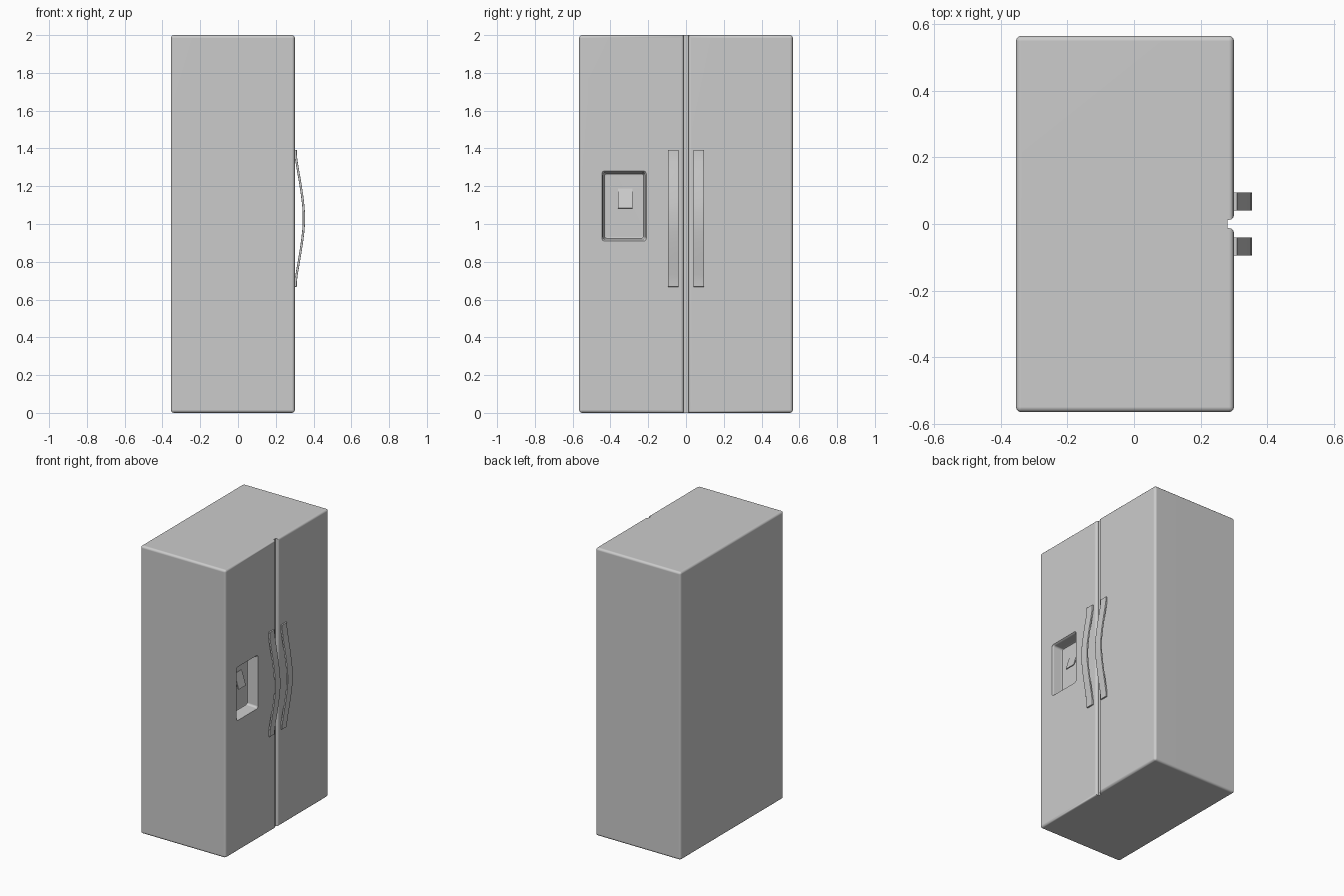
import bpy, bmesh, math

if "Cube" in bpy.data.objects:
    bpy.data.objects.remove(bpy.data.objects["Cube"])


def new_object(name, bm):
    bmesh.ops.recalc_face_normals(bm, faces=bm.faces[:])
    mesh = bpy.data.meshes.new(name)
    bm.to_mesh(mesh)
    bm.free()
    ob = bpy.data.objects.new(name, mesh)
    bpy.context.collection.objects.link(ob)
    return ob


def prism(outline, axis_vec):
    """Closed outline of 3D points extruded along a vector."""
    bm = bmesh.new()
    face = bm.faces.new([bm.verts.new(p) for p in outline])
    ext = bmesh.ops.extrude_face_region(bm, geom=[face])
    verts = [v for v in ext["geom"] if isinstance(v, bmesh.types.BMVert)]
    bmesh.ops.translate(bm, verts=verts, vec=axis_vec)
    return bm


def smooth(ob, angle=45):
    bpy.ops.object.select_all(action='DESELECT')
    ob.select_set(True)
    bpy.context.view_layer.objects.active = ob
    bpy.ops.object.shade_smooth_by_angle(angle=math.radians(angle))
    mod = ob.modifiers.new("normals", 'WEIGHTED_NORMAL')
    mod.keep_sharp = True


FRONT, BACK, HALF_W = 0.301, -0.355, 0.566

# Cabinet: plan outline with the door gap, extruded upward, outer edges rounded
gap, gap_x = 0.012, 0.281
plan = [(BACK, -HALF_W), (FRONT, -HALF_W), (FRONT, -gap), (gap_x, -gap),
        (gap_x, gap), (FRONT, gap), (FRONT, HALF_W), (BACK, HALF_W)]
bm = prism([(x, y, 0) for x, y in plan], (0, 0, 2))
edges = [e for e in bm.edges
         if not any(abs(v.co.x - gap_x) < 1e-4 for v in e.verts)]
bmesh.ops.bevel(bm, geom=edges, offset=0.016, segments=3, profile=0.5,
                affect='EDGES', clamp_overlap=True)
cabinet = new_object("cabinet", bm)

# Dispenser recess: rounded rectangles stacked inward, with rolled rim
RY, RZ, RW, RH = -0.328, 1.095, 0.118, 0.186


def rounded_rect(x, inset, r, steps=4):
    pts = []
    corners = [(1, 1), (-1, 1), (-1, -1), (1, -1)]
    for i, (sy, sz) in enumerate(corners):
        for k in range(steps + 1):
            a = math.pi / 2 * (i + k / steps)
            pts.append((x,
                        RY + sy * (RW - inset - r) + r * math.cos(a),
                        RZ + sz * (RH - inset - r) + r * math.sin(a)))
    return pts


bm = bmesh.new()
levels = [(0.32, 0, 0.016), (0.3, 0, 0.016), (0.295, 0.004, 0.015),
          (0.287, 0.007, 0.014), (0.24, 0.011, 0.014),
          (0.229, 0.015, 0.012), (0.225, 0.024, 0.008)]
loops = [[bm.verts.new(p) for p in rounded_rect(*lv)] for lv in levels]
for a, b in zip(loops, loops[1:]):
    for i in range(len(a)):
        j = (i + 1) % len(a)
        bm.faces.new((a[i], a[j], b[j], b[i]))
bm.faces.new(loops[0])
bm.faces.new(loops[-1])
cutter = new_object("recess_cutter", bm)
cutter.hide_render = True

cut = cabinet.modifiers.new("recess", 'BOOLEAN')
cut.operation = 'DIFFERENCE'
cut.solver = 'EXACT'
cut.object = cutter
bpy.context.view_layer.objects.active = cabinet
bpy.ops.object.modifier_apply(modifier=cut.name)
bpy.data.objects.remove(cutter, do_unlink=True)
smooth(cabinet)

# Dispenser paddle: thin plate leaning out at the bottom
paddle_side = [(0.222, 1.187), (0.228, 1.187), (0.259, 1.085), (0.252, 1.083)]
bm = prism([(x, -0.361, z) for x, z in paddle_side], (0, 0.077, 0))
smooth(new_object("dispenser_paddle", bm), 30)

# Door handles: bowed flat bars, one each side of the gap
MID = 1.03
half = [(0.363, 0.3035), (0.335, 0.304), (0.30, 0.3085), (0.25, 0.317),
        (0.18, 0.329), (0.12, 0.338), (0.07, 0.344), (0.03, 0.347)]
path = [(x, MID + d) for d, x in half] + [(x, MID - d) for d, x in reversed(half)]
for name, y in (("left_handle", -0.095), ("right_handle", 0.04)):
    outline = [(x - 0.0045, y, z) for x, z in path]
    outline += [(x + 0.0075, y, z) for x, z in reversed(path)]
    bm = prism(outline, (0, 0.055, 0))
    sharp = [e for e in bm.edges if e.calc_face_angle(0) > math.radians(60)]
    bmesh.ops.bevel(bm, geom=sharp, offset=0.002, segments=2, profile=0.5,
                    affect='EDGES', clamp_overlap=True)
    smooth(new_object(name, bm))
